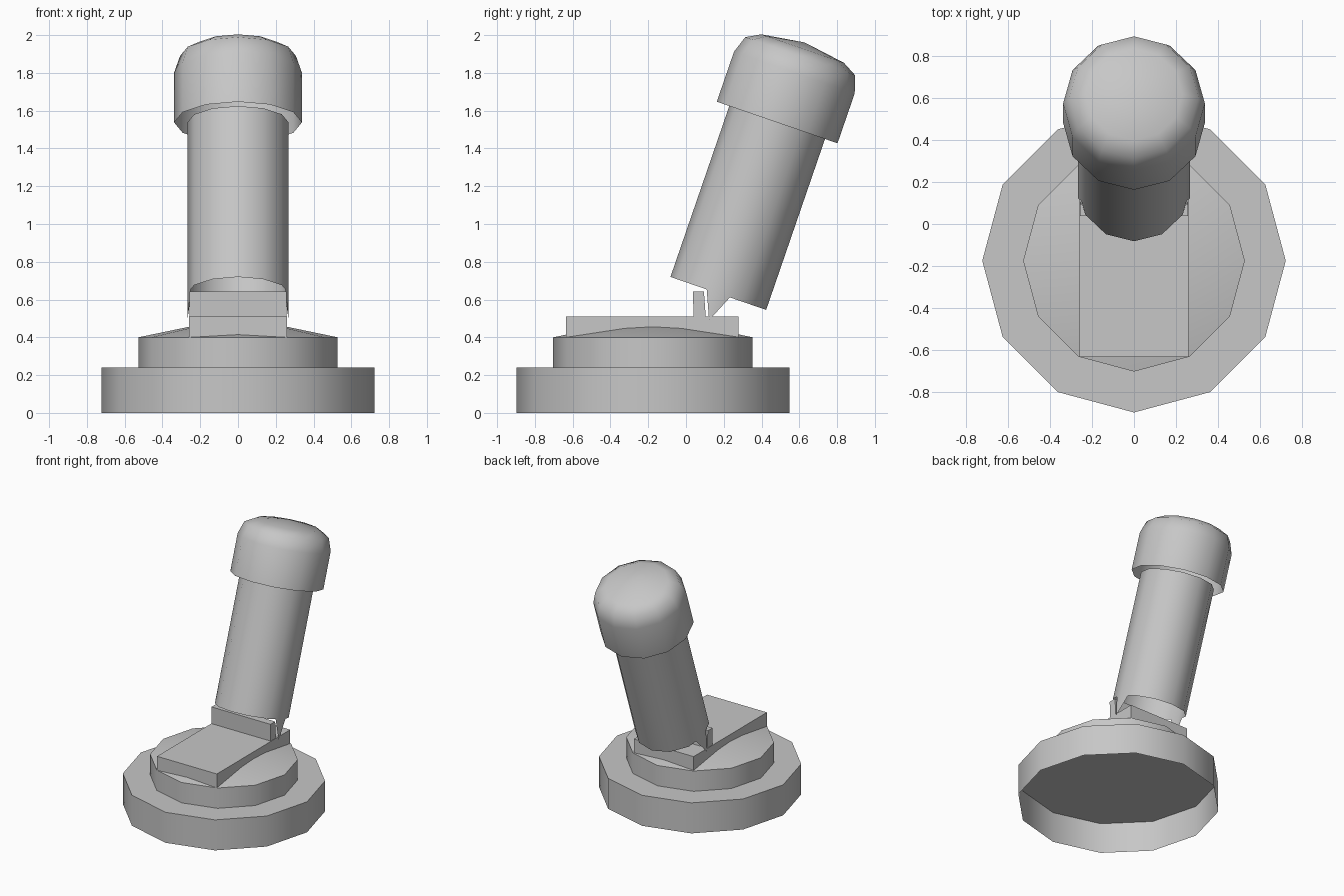
import bpy, bmesh, math
from mathutils import Matrix

cube = bpy.data.objects.get("Cube")
if cube:
    bpy.data.objects.remove(cube, do_unlink=True)

grey = bpy.data.materials.new("plain_grey")
grey.use_nodes = True
colour = (0.57, 0.57, 0.57, 1)
grey.diffuse_color = colour
grey.node_tree.nodes["Principled BSDF"].inputs["Base Color"].default_value = colour

SIDES = 12
BASE_Y = -0.175
TILT = math.radians(-19)
LEVER_R = 0.268


def finish(name, bm, matrix=Matrix(), smooth=0):
    bmesh.ops.remove_doubles(bm, verts=bm.verts, dist=1e-5)
    bmesh.ops.recalc_face_normals(bm, faces=bm.faces)
    mesh = bpy.data.meshes.new(name)
    bm.to_mesh(mesh)
    bm.free()
    mesh.materials.append(grey)
    obj = bpy.data.objects.new(name, mesh)
    bpy.context.collection.objects.link(obj)
    obj.matrix_world = matrix
    if smooth:
        bpy.ops.object.select_all(action='DESELECT')
        obj.select_set(True)
        bpy.context.view_layer.objects.active = obj
        bpy.ops.object.shade_smooth_by_angle(angle=math.radians(smooth))


def lathe(name, profile, matrix, smooth=40):
    """Turn (radius, height) points around the local z axis."""
    bm = bmesh.new()
    verts = [bm.verts.new((r, 0, z)) for r, z in profile]
    edges = [bm.edges.new(pair) for pair in zip(verts, verts[1:])]
    bmesh.ops.spin(bm, geom=verts + edges, axis=(0, 0, 1), cent=(0, 0, 0),
                   angle=math.tau, steps=SIDES)
    finish(name, bm, matrix, smooth)


def prism(name, outline, half_width):
    """Stretch a (y, z) outline across x and cap both ends."""
    bm = bmesh.new()
    ends = [[bm.verts.new((x, y, z)) for y, z in outline] for x in (-half_width, half_width)]
    for end in ends:
        bm.faces.new(end)
    near, far = ends
    for i in range(len(outline)):
        bm.faces.new((near[i - 1], near[i], far[i], far[i - 1]))
    finish(name, bm)


# Stepped foot: hollow discs, the upper one with a shallow cone on top
foot = Matrix.Translation((0, BASE_Y, 0))
lathe("base_disc", [(0.723, 0), (0.723, 0.24), (0, 0.24)], foot)
lathe("upper_disc", [(0.528, 0.24), (0.528, 0.4), (0, 0.51)], foot)

# Slab and upright hinge plate in front of the lever
prism("slab", [(-0.634, 0.4), (0.277, 0.4), (0.277, 0.51), (-0.634, 0.51)], 0.26)
prism("hinge_plate", [(0.04, 0.5), (0.105, 0.5), (0.095, 0.643), (0.037, 0.643)], 0.257)

# Leaning hollow lever and the open-bottomed rounded knob over its end
lean = Matrix.Translation((0, 0.171, 0.6325)) @ Matrix.Rotation(TILT, 4, 'X')
lathe("lever", [(LEVER_R, 0), (LEVER_R, 0.957), (0, 0.957)], lean)
lathe("knob", [(0.338, 0), (0.338, 0.28), (0.307, 0.372), (0.231, 0.414), (0, 0.448)],
      lean @ Matrix.Translation((0, 0, 0.957)), 60)

# Pointed tab hanging from the lever wall on each side, folded along its middle
TAB = 0.065
inset = LEVER_R - TAB * math.tan(math.pi / SIDES)
for side, label in ((1, "left"), (-1, "right")):
    bm = bmesh.new()
    tip = bm.verts.new((side * LEVER_R, 0, -0.15))
    root = bm.verts.new((side * LEVER_R, 0, 0))
    for y in (-TAB, TAB):
        corner = bm.verts.new((side * inset, y, 0))
        bm.faces.new((tip, root, corner))
    finish(label + "_lever_tab", bm, lean, 40)
